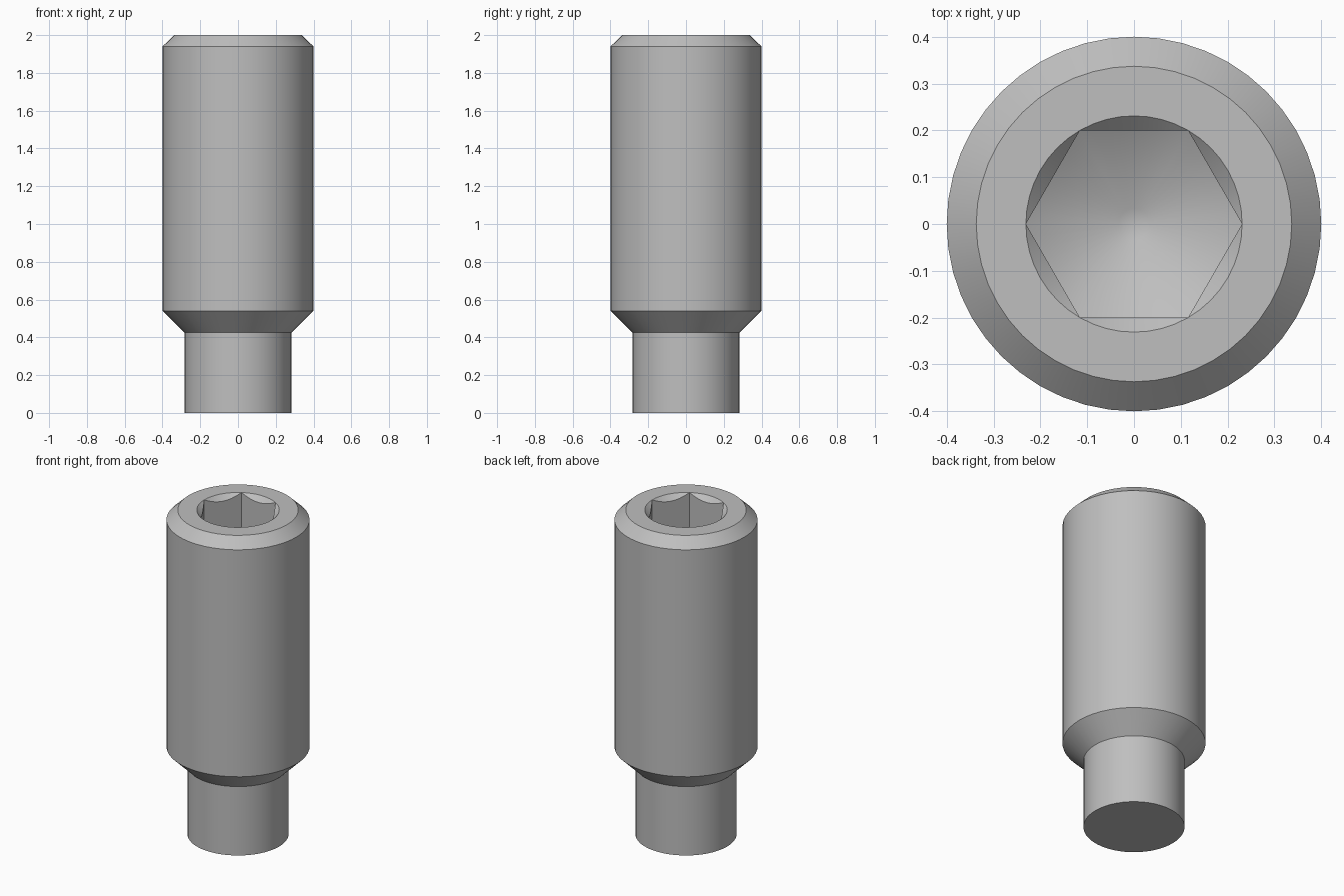
import bpy, bmesh, math

if "Cube" in bpy.data.objects:
    bpy.data.objects.remove(bpy.data.objects["Cube"], do_unlink=True)

SEGMENTS = 48
APOTHEM = 0.2                                   # half the hex key width
CORNER = APOTHEM / math.cos(math.pi / 6)
SOCKET_FLOOR = 1.5                              # where the walls meet the drill cone
SLOPE = math.tan(math.pi / 6)

steel = bpy.data.materials.new("steel grey")
steel.use_nodes = True
colour = (0.52, 0.52, 0.52, 1)
steel.diffuse_color = colour
steel.node_tree.nodes["Principled BSDF"].inputs["Base Color"].default_value = colour


def circle(radius, z):
    """Ring rule: same radius and height at every angle."""
    return lambda angle: (radius, z)


def hexagon(height):
    """Ring rule: hexagonal outline, height as a function of radius."""
    def rule(angle):
        off = angle % (math.pi / 3) - math.pi / 6
        radius = APOTHEM / math.cos(off)
        return radius, height(radius)
    return rule


# Body from the dog point up, then over the rim and down the hex socket
rings = [
    circle(0.283, 0), circle(0.283, 0.425),     # dog point
    circle(0.4, 0.54), circle(0.4, 1.94),       # shank
    circle(0.337, 2), circle(CORNER, 2),        # top chamfer and rim
    hexagon(lambda r: 2 - (CORNER - r)),        # scalloped countersink
    hexagon(lambda r: SOCKET_FLOOR - (CORNER - r) * SLOPE),   # socket walls
    circle(0.033, SOCKET_FLOOR - (CORNER - 0.033) * SLOPE),   # drill cone
]

bm = bmesh.new()
loops = []
for rule in rings:
    loop = []
    for i in range(SEGMENTS):
        angle = math.tau * i / SEGMENTS
        r, z = rule(angle)
        loop.append(bm.verts.new((r * math.cos(angle), r * math.sin(angle), z)))
    loops.append(loop)
for low, high in zip(loops, loops[1:]):
    for i in range(SEGMENTS):
        j = (i + 1) % SEGMENTS
        bm.faces.new((low[i], low[j], high[j], high[i]))
bm.faces.new(loops[0][::-1])
bm.faces.new(loops[-1])

# Merge the points where the hex corners touch the rim
bmesh.ops.remove_doubles(bm, verts=bm.verts, dist=0.0005)
bmesh.ops.recalc_face_normals(bm, faces=bm.faces)

mesh = bpy.data.meshes.new("set_screw")
bm.to_mesh(mesh)
bm.free()
mesh.materials.append(steel)
screw = bpy.data.objects.new("set_screw", mesh)
bpy.context.collection.objects.link(screw)

bpy.ops.object.select_all(action="DESELECT")
screw.select_set(True)
bpy.context.view_layer.objects.active = screw
bpy.ops.object.shade_smooth_by_angle(angle=math.radians(35))
